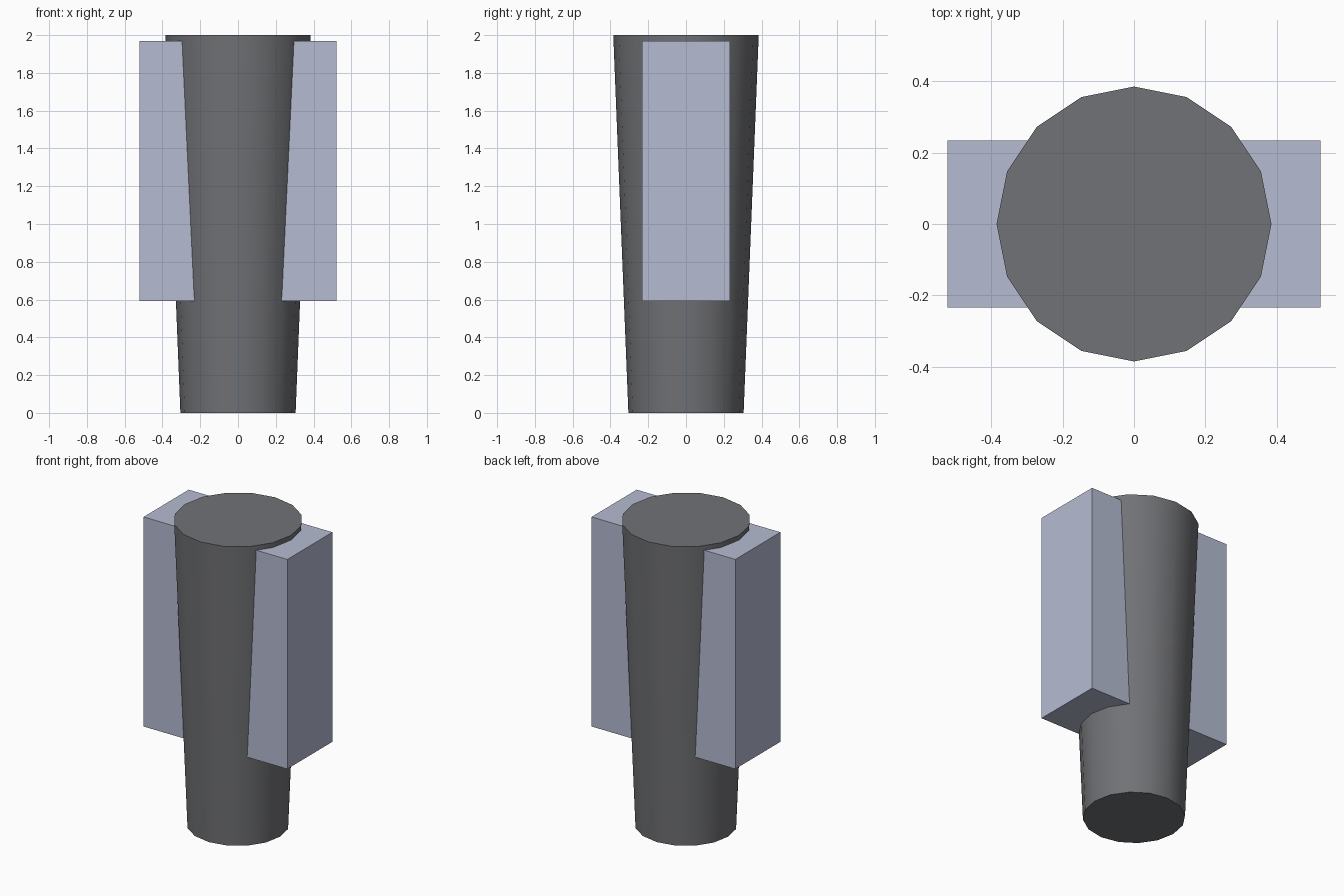
import bpy, math

if "Cube" in bpy.data.objects:
    bpy.data.objects.remove(bpy.data.objects["Cube"])


def material(name, rgb):
    m = bpy.data.materials.new(name)
    m.diffuse_color = (*rgb, 1.0)
    m.use_nodes = True
    m.node_tree.nodes["Principled BSDF"].inputs["Base Color"].default_value = m.diffuse_color
    return m


dark_grey = material("dark grey", (0.165, 0.168, 0.18))
pale_blue = material("pale blue grey", (0.46, 0.50, 0.64))

# Tapered 16-sided post, wider at the top, with a corner on the x axis
bpy.ops.mesh.primitive_cone_add(vertices=16, radius1=0.305, radius2=0.385,
                                depth=2.0, location=(0, 0, 1.0))
post = bpy.context.object
post.name = "tapered_post"
post.data.materials.append(dark_grey)
bpy.ops.object.shade_smooth_by_angle(angle=math.radians(30))

# Block passing through the post and showing as a fin on each side
z_low, z_high = 0.592, 1.968
bpy.ops.mesh.primitive_cube_add(size=1.0, location=(0, 0, (z_low + z_high) / 2))
block = bpy.context.object
block.name = "side_block"
block.scale = (1.044, 0.468, z_high - z_low)
bpy.ops.object.transform_apply(location=False, rotation=False, scale=True)
block.data.materials.append(pale_blue)
